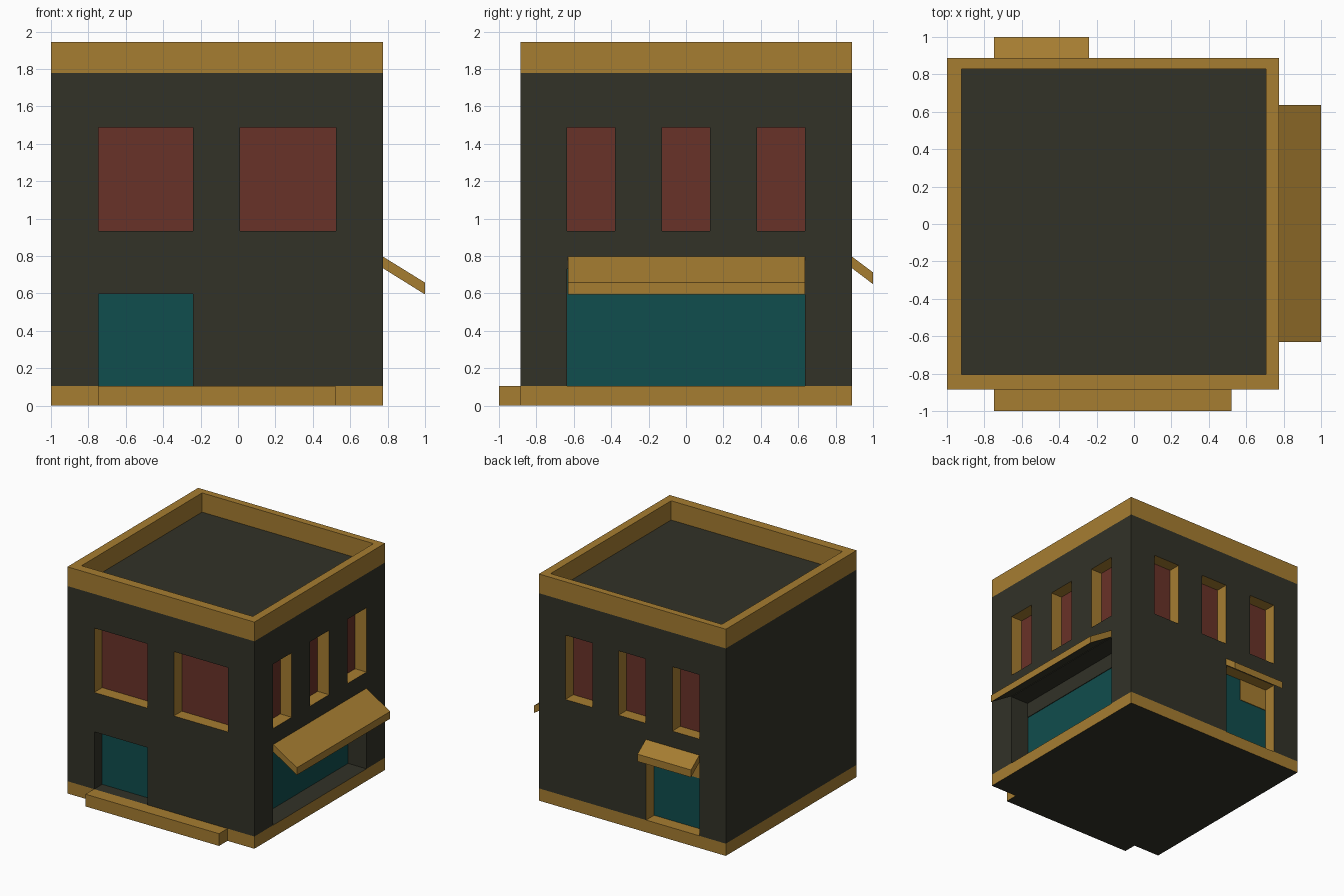
import bpy, bmesh
from mathutils import Vector

if "Cube" in bpy.data.objects:
    bpy.data.objects.remove(bpy.data.objects["Cube"])


def material(name, rgb):
    m = bpy.data.materials.new(name)
    lin = [((c / 255 + 0.055) / 1.055) ** 2.4 if c > 10 else c / 255 / 12.92 for c in rgb]
    m.diffuse_color = (*lin, 1)
    m.use_nodes = True
    m.node_tree.nodes["Principled BSDF"].inputs["Base Color"].default_value = m.diffuse_color
    return m


MATS = [material("ochre_trim", (166, 125, 49)), material("charcoal_wall", (50, 50, 39)),
        material("red_pane", (105, 50, 40)), material("teal_door", (16, 77, 77))]
GOLD, DARK, RED, TEAL = range(4)

# Main dimensions
X0, X1, Y0, Y1 = -1.0, 0.775, -0.885, 0.888
BASE, ROOF, TOP = 0.105, 1.78, 1.945
SILL, HEAD = 0.935, 1.487


def finish(name, bm):
    me = bpy.data.meshes.new(name)
    bm.to_mesh(me)
    bm.free()
    for m in MATS:
        me.materials.append(m)
    ob = bpy.data.objects.new(name, me)
    bpy.context.collection.objects.link(ob)
    return ob


def face(bm, pts, outward, mat):
    """Add one face, turned so that it looks along 'outward'."""
    f = bm.faces.new([bm.verts.new(p) for p in pts])
    f.normal_update()
    if f.normal.dot(outward) < 0:
        f.normal_flip()
    f.material_index = mat


def wall(name, place, u0, u1, openings):
    """Wall with recesses; place(u, depth, z) gives a point.
    Opening: (u0, u1, z0, z1, depth, pane colour, reveal colour)."""
    bm = bmesh.new()
    o = Vector(place(0, 0, 0))
    out = o - Vector(place(0, 1, 0))
    right = Vector(place(1, 0, 0)) - o
    up = Vector((0, 0, 1))
    us = sorted({u0, u1} | {u for a in openings for u in a[:2]})
    zs = sorted({0, BASE, ROOF} | {z for a in openings for z in a[2:4]})
    for a, b in zip(us, us[1:]):
        for c, d in zip(zs, zs[1:]):
            u, z = (a + b) / 2, (c + d) / 2
            if any(p[0] < u < p[1] and p[2] < z < p[3] for p in openings):
                continue
            quad = [place(a, 0, c), place(b, 0, c), place(b, 0, d), place(a, 0, d)]
            face(bm, quad, out, GOLD if z < BASE else DARK)
    for a, b, c, d, dep, pane, rev in openings:
        face(bm, [place(a, dep, c), place(b, dep, c), place(b, dep, d), place(a, dep, d)], out, pane)
        for u, n in ((a, right), (b, -right)):
            face(bm, [place(u, 0, c), place(u, dep, c), place(u, dep, d), place(u, 0, d)], n, rev)
        for z, n in ((c, up), (d, -up)):
            face(bm, [place(a, 0, z), place(b, 0, z), place(b, dep, z), place(a, dep, z)], n, rev)
    bmesh.ops.remove_doubles(bm, verts=bm.verts, dist=1e-5)
    return finish(name, bm)


def prism(name, profile, sweep, mat=GOLD, under=None):
    """Extrude a profile along a vector; 'under' colours the downward faces."""
    bm = bmesh.new()
    f = bm.faces.new([bm.verts.new(p) for p in profile])
    ext = bmesh.ops.extrude_face_region(bm, geom=[f])
    vs = [g for g in ext["geom"] if isinstance(g, bmesh.types.BMVert)]
    bmesh.ops.translate(bm, verts=vs, vec=sweep)
    bmesh.ops.recalc_face_normals(bm, faces=bm.faces)
    for f in bm.faces:
        f.material_index = under if under is not None and f.normal.z < -0.5 else mat
    return finish(name, bm)


def box(name, x0, x1, y0, y1, z0, z1, mat=GOLD, under=None):
    pts = [(x0, y0, z0), (x1, y0, z0), (x1, y1, z0), (x0, y1, z0)]
    return prism(name, pts, (0, 0, z1 - z0), mat, under)


# Walls with recessed windows and doors
wall("front_wall", lambda u, d, z: (u, Y0 + d, z), X0, X1,
     [(a, b, SILL, HEAD, 0.108, RED, GOLD) for a, b in ((-0.745, -0.24), (0.01, 0.523))]
     + [(-0.745, -0.24, BASE, 0.597, 0.108, TEAL, DARK)])
wall("right_wall", lambda u, d, z: (X1 - d, u, z), Y0, Y1,
     [(a, a + 0.256, SILL, HEAD, 0.108, RED, GOLD) for a in (-0.635, -0.128, 0.38)]
     + [(-0.635, 0.636, BASE, 0.73, 0.175, TEAL, DARK)])
wall("back_wall", lambda u, d, z: (u, Y1 - d, z), X0, X1,
     [(a, a + 0.256, SILL, HEAD, 0.108, RED, GOLD) for a in (-0.748, -0.238, 0.268)]
     + [(-0.748, -0.243, BASE, 0.73, 0.108, TEAL, GOLD)])
wall("left_wall", lambda u, d, z: (X0 + d, u, z), Y0, Y1, [])

# Underside and flat roof
for name, z, s in (("underside", 0, -1), ("roof_deck", ROOF, 1)):
    bm = bmesh.new()
    face(bm, [(X0, Y0, z), (X1, Y0, z), (X1, Y1, z), (X0, Y1, z)], Vector((0, 0, s)), DARK)
    finish(name, bm)

# Parapet ring: four mitred sides
bm = bmesh.new()
outer = [(X0, Y0), (X1, Y0), (X1, Y1), (X0, Y1)]
inner = [(-0.922, -0.805), (0.705, -0.805), (0.705, 0.83), (-0.922, 0.83)]
centre = Vector((-0.11, 0, 0))
for i in range(4):
    j = (i + 1) % 4
    for ring, s in ((outer, 1), (inner, -1)):
        a, b = ring[i], ring[j]
        mid = Vector(((a[0] + b[0]) / 2, (a[1] + b[1]) / 2, 0)) - centre
        face(bm, [(*a, ROOF), (*b, ROOF), (*b, TOP), (*a, TOP)], mid * s, GOLD)
    face(bm, [(*outer[i], TOP), (*outer[j], TOP), (*inner[j], TOP), (*inner[i], TOP)],
         Vector((0, 0, 1)), GOLD)
bmesh.ops.remove_doubles(bm, verts=bm.verts, dist=1e-5)
finish("parapet", bm)

# Front step
box("front_step", -0.748, 0.52, -1.0, Y0, 0, BASE, GOLD, DARK)

# Sloping awnings over the shopfront and the back door
prism("shop_awning", [(X1, -0.63, 0.735), (X1, -0.63, 0.797), (1.0, -0.63, 0.658), (1.0, -0.63, 0.595)],
      (0, 1.265, 0), GOLD, DARK)
prism("back_awning", [(-0.748, Y1, 0.735), (-0.748, Y1, 0.797), (-0.748, 1.0, 0.713), (-0.748, 1.0, 0.65)],
      (0.508, 0, 0))

# Dark fascia above the shop glass, trim plate above the back door
box("shop_fascia", X1 - 0.175, X1 - 0.169, -0.634, 0.635, 0.597, 0.729, DARK)
box("back_door_plate", -0.747, -0.48, Y1 - 0.108, Y1 - 0.102, 0.54, 0.729, GOLD)
